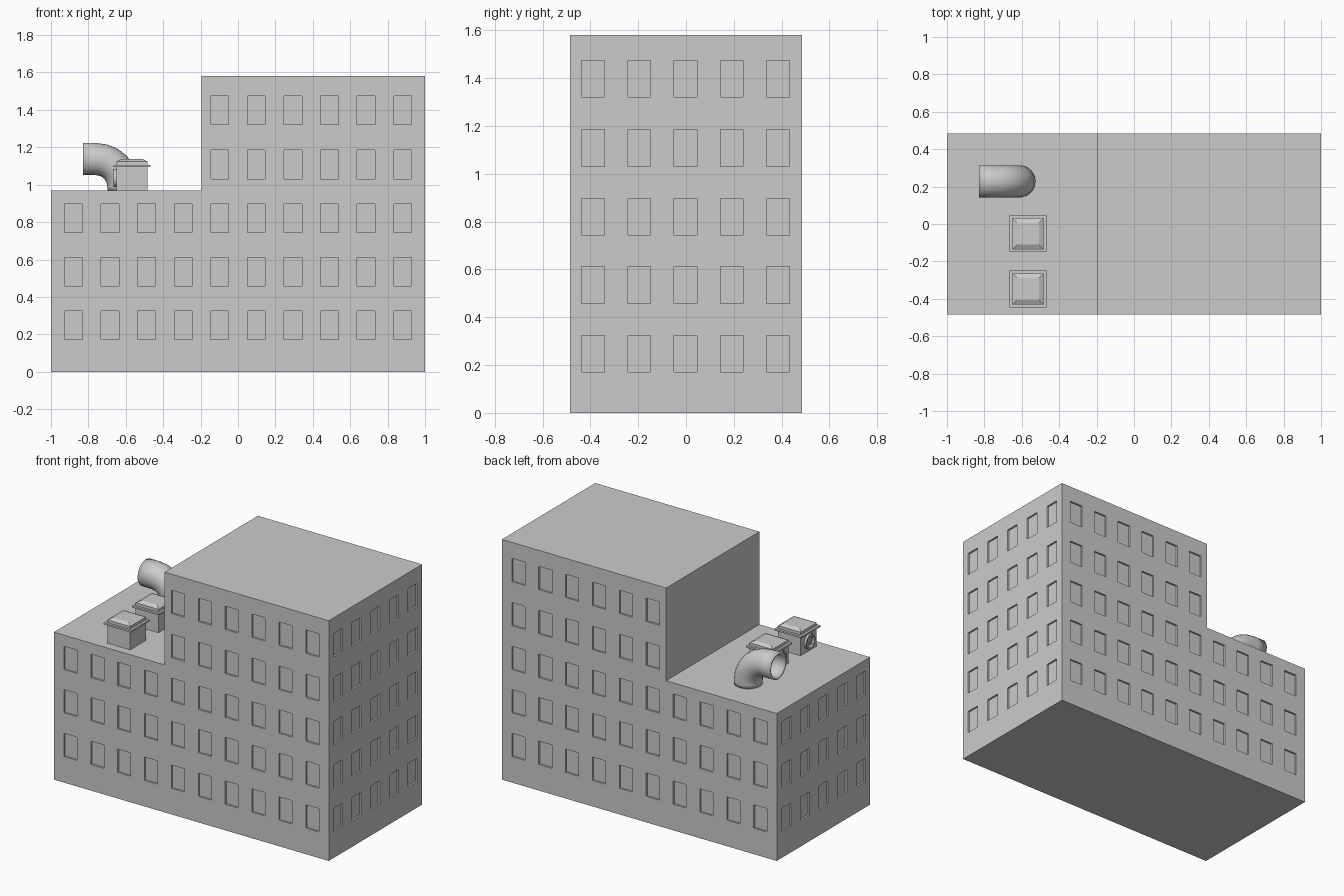
import bpy, bmesh, math
from mathutils import Matrix, Vector

if "Cube" in bpy.data.objects:
    bpy.data.objects.remove(bpy.data.objects["Cube"])

D = 0.485          # half depth of the building
LOW, HIGH, STEP = 0.97, 1.58, -0.195
RECESS = 0.012


def finish(name, bm, smooth=False):
    bmesh.ops.recalc_face_normals(bm, faces=bm.faces)
    me = bpy.data.meshes.new(name)
    bm.to_mesh(me)
    bm.free()
    ob = bpy.data.objects.new(name, me)
    bpy.context.collection.objects.link(ob)
    bpy.ops.object.select_all(action='DESELECT')
    ob.select_set(True)
    bpy.context.view_layer.objects.active = ob
    if smooth:
        bpy.ops.object.shade_smooth_by_angle(angle=math.radians(40))
    return ob


def box(bm, centre, size, rot=Matrix()):
    m = Matrix.Translation(centre) @ rot @ Matrix.Diagonal((*size, 1))
    return bmesh.ops.create_cube(bm, size=1, matrix=m)['verts']


# window cutters: every storey on all four walls
rows = [0.248, 0.535, 0.82, 1.108, 1.398]
cols = [-0.88 + 0.1956 * i for i in range(10)]
side_cols = [-0.389 + 0.1935 * i for i in range(5)]
W, H = 0.095, 0.153
bm = bmesh.new()
for r, z in enumerate(rows):
    for x in cols:
        if r < 3 or x > STEP:
            for s in (-1, 1):
                box(bm, (x, s * D, z), (W, 2 * RECESS, H))
    for y in side_cols:
        box(bm, (1, y, z), (2 * RECESS, W, H))
        if r < 3:
            box(bm, (-1, y, z), (2 * RECESS, W, H))
cutter = finish("window_cutter", bm)
cutter.hide_render = True

# stepped building block
profile = [(-1, 0), (1, 0), (1, HIGH), (STEP, HIGH), (STEP, LOW), (-1, LOW)]
bm = bmesh.new()
face = bm.faces.new([bm.verts.new((x, -D, z)) for x, z in profile])
ext = bmesh.ops.extrude_face_region(bm, geom=[face])['geom']
bmesh.ops.translate(bm, vec=(0, 2 * D, 0),
                    verts=[v for v in ext if isinstance(v, bmesh.types.BMVert)])
building = finish("building", bm)
mod = building.modifiers.new("windows", 'BOOLEAN')
mod.operation = 'DIFFERENCE'
mod.solver = 'EXACT'
mod.object = cutter
bpy.ops.object.modifier_apply(modifier=mod.name)
bpy.data.objects.remove(cutter)


def ring_sweep(bm, rings):
    """Skin between consecutive vertex loops."""
    loops = [[bm.verts.new(p) for p in ring] for ring in rings]
    for a, b in zip(loops, loops[1:]):
        for i in range(len(a)):
            j = (i + 1) % len(a)
            bm.faces.new((a[i], a[j], b[j], b[i]))


# bent exhaust pipe
R, BEND, N = 0.086, 0.147, 32
cx, cz, py = -0.76, 0.99, 0.228
path = [(Vector((cx + BEND, py, LOW)), 0)]
for k in range(7):
    a = math.radians(15 * k)
    path.append((Vector((cx + BEND * math.cos(a), py, cz + BEND * math.sin(a))), a))
path.append((Vector((-0.83, py, cz + BEND)), math.pi / 2))
bm = bmesh.new()
rings = []
for p, a in path:
    u = Vector((math.cos(a), 0, math.sin(a)))
    rings.append([p + R * (math.cos(t) * u + math.sin(t) * Vector((0, 1, 0)))
                  for t in (2 * math.pi * i / N for i in range(N))])
ring_sweep(bm, rings)
pipe = finish("exhaust_pipe", bm, True)
sol = pipe.modifiers.new("wall", 'SOLIDIFY')
sol.thickness = 0.012
sol.offset = -1


# rooftop ventilation units
def vent(name, y):
    x = -0.567
    bm = bmesh.new()
    box(bm, (x, y, 1.03), (0.166, 0.166, 0.13))          # body
    box(bm, (x, y, 1.0995), (0.197, 0.197, 0.011))       # flange
    box(bm, (x, y, 1.113), (0.166, 0.166, 0.022))        # cap
    lid = box(bm, (x, y, 1.13), (0.166, 0.166, 0.013))   # sloping lid
    for v in lid:
        if v.co.z > 1.13:
            v.co.x = x + (v.co.x - x) * 0.7
            v.co.y = y + (v.co.y - y) * 0.7
    finish(name, bm)

    # round fan on the left side
    fx, fz = x - 0.083, 1.035
    bm = bmesh.new()
    section = [(fx + 0.003, 0.048), (fx - 0.015, 0.048), (fx - 0.015, 0.038), (fx + 0.003, 0.038)]
    ring_sweep(bm, [[(sx, y + r * math.cos(t), fz + r * math.sin(t))
                     for t in (2 * math.pi * i / 24 for i in range(24))]
                    for sx, r in section])
    bmesh.ops.create_cone(bm, cap_ends=True, segments=16, radius1=0.011, radius2=0.011,
                          depth=0.012, matrix=Matrix.Translation((fx - 0.005, y, fz))
                          @ Matrix.Rotation(math.pi / 2, 4, 'Y'))
    for k in range(2):
        box(bm, (fx - 0.004, y, fz), (0.005, 0.077, 0.012),
            Matrix.Rotation(math.radians(45 + 90 * k), 4, 'X'))
    finish(name + "_fan", bm, True)


vent("vent_unit_front", -0.347)
vent("vent_unit_back", -0.052)
